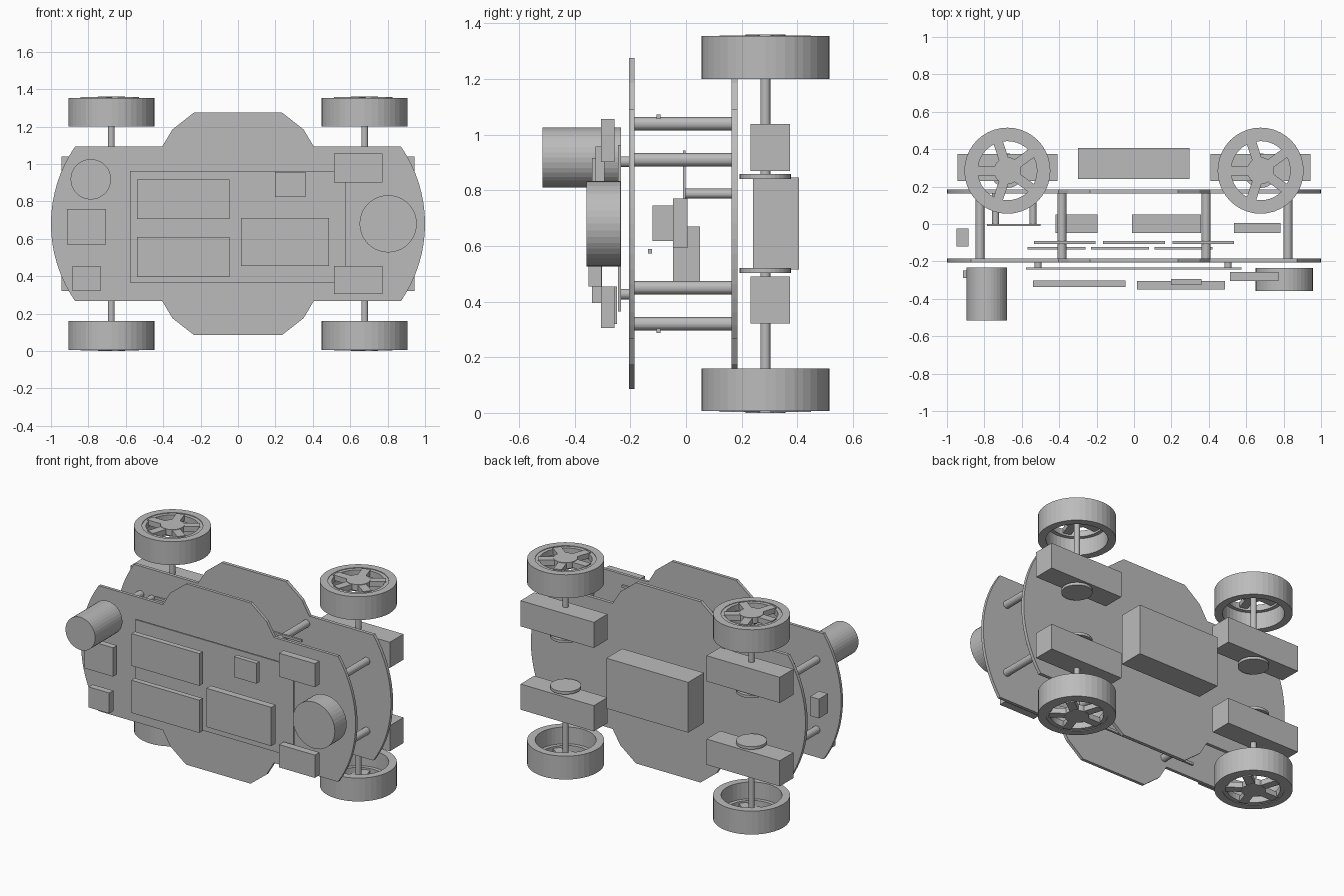
import bpy, bmesh, math
from mathutils import Matrix, Vector

if "Cube" in bpy.data.objects:
    bpy.data.objects.remove(bpy.data.objects["Cube"])

grey = bpy.data.materials.new("plain grey")
grey.diffuse_color = (0.5, 0.5, 0.5, 1)
grey.use_nodes = True
grey.node_tree.nodes["Principled BSDF"].inputs["Base Color"].default_value = grey.diffuse_color
MID = 0.68  # height of the symmetry plane


def finish(name, bm):
    bmesh.ops.recalc_face_normals(bm, faces=bm.faces)
    me = bpy.data.meshes.new(name)
    bm.to_mesh(me)
    bm.free()
    me.materials.append(grey)
    ob = bpy.data.objects.new(name, me)
    bpy.context.collection.objects.link(ob)
    return ob


def box(name, x, y, z):
    """Box from (min, max) ranges."""
    bm = bmesh.new()
    bmesh.ops.create_cube(bm, size=1)
    for v in bm.verts:
        v.co = Vector([(r[0] + r[1]) / 2 + c * (r[1] - r[0])
                       for r, c in zip((x, y, z), v.co)])
    return finish(name, bm)


def rod(name, a, b, r, seg=24):
    """Cylinder from point a to point b."""
    a, b = Vector(a), Vector(b)
    d = b - a
    m = Matrix.Translation((a + b) / 2) @ d.to_track_quat('Z', 'Y').to_matrix().to_4x4()
    bm = bmesh.new()
    bmesh.ops.create_cone(bm, cap_ends=True, segments=seg, radius1=r, radius2=r,
                          depth=d.length, matrix=m)
    return finish(name, bm)


def ring(name, x, y, z0, z1, ro, ri, seg=40):
    """Square-section ring around a vertical axis."""
    bm = bmesh.new()
    loops = []
    for i in range(seg):
        t = 2 * math.pi * i / seg
        loops.append([bm.verts.new((x + r * math.cos(t), y + r * math.sin(t), z))
                      for r, z in ((ro, z0), (ro, z1), (ri, z1), (ri, z0))])
    for i in range(seg):
        a, b = loops[i], loops[(i + 1) % seg]
        for k in range(4):
            n = (k + 1) % 4
            bm.faces.new((a[k], b[k], b[n], a[n]))
    return finish(name, bm)


def chassis_plate(name, y0, y1):
    """Bowed-end plate with a bump on the long sides."""
    quarter = [(0.235, 0.595), (0.35, 0.505), (0.405, 0.413)]
    radius, sweep = 0.727, math.asin(0.413 / 0.727)
    half = [(x, z) for x, z in quarter]
    for i in range(17):
        t = sweep * (1 - i / 8)
        half.append((0.273 + radius * math.cos(t), radius * math.sin(t)))
    half += [(x, -z) for x, z in reversed(quarter)]
    outline = half + [(-x, z) for x, z in reversed(half)]
    bm = bmesh.new()
    face = bm.faces.new([bm.verts.new((x, y0, MID + z)) for x, z in outline])
    ext = bmesh.ops.extrude_face_region(bm, geom=[face])
    bmesh.ops.translate(bm, vec=(0, y1 - y0, 0),
                        verts=[v for v in ext["geom"] if isinstance(v, bmesh.types.BMVert)])
    finish(name, bm)


# Two chassis plates
chassis_plate("front_plate", -0.205, -0.185)
chassis_plate("back_plate", 0.163, 0.185)

# Spacer posts between the plates
for sx in (-1, 1):
    for sz in (-1, 1):
        for x, dz in ((0.823, 0.23), (0.385, 0.36)):
            rod("spacer_post", (sx * x, -0.19, MID + sz * dz),
                (sx * x, 0.17, MID + sz * dz), 0.024)

# Circuit board on its standoffs
box("circuit_board", (-0.578, 0.575), (-0.244, -0.233), (0.365, 0.963))
for x in (-0.513, 0.503):
    for z in (0.427, 0.903):
        rod("board_standoff", (x, -0.235, z), (x, -0.2, z), 0.019)

# Modules on the front side
box("upper_module", (-0.54, -0.045), (-0.338, -0.302), (0.705, 0.917))
box("lower_module", (-0.54, -0.045), (-0.338, -0.302), (0.395, 0.61))
box("driver_module", (0.015, 0.487), (-0.35, -0.304), (0.455, 0.71))
box("small_module", (0.197, 0.362), (-0.325, -0.293), (0.823, 0.957))
for z in ((0.305, 0.455), (0.902, 1.057)):
    box("side_sensor", (0.513, 0.773), (-0.305, -0.257), z)
box("wide_sensor", (-0.915, -0.707), (-0.29, -0.248), (0.57, 0.76))
box("narrow_sensor", (-0.885, -0.735), (-0.29, -0.248), (0.32, 0.455))
rod("scanner_drum", (0.803, -0.358, MID), (0.803, -0.235, MID), 0.153, 40)
rod("tall_drum", (-0.787, -0.516, 0.918), (-0.787, -0.233, 0.918), 0.108, 36)

# Parts between the plates
box("end_block", (-0.95, -0.885), (-0.12, -0.025), (0.618, 0.745))
box("inner_block", (-0.42, -0.195), (-0.047, 0.05), (0.47, 0.67))
box("inner_block", (-0.012, 0.357), (-0.047, 0.05), (0.47, 0.67))
box("inner_block", (0.535, 0.783), (-0.047, 0.005), (0.593, 0.77))
box("small_board", (-0.785, -0.5), (-0.011, -0.001), (0.75, 0.943))
for x in (-0.74, -0.54):
    for z in (0.788, 0.908):
        rod("small_standoff", (x, -0.005, z), (x, 0.17, z), 0.018)

# Thin bars between the plates
for i in (-1, 0, 1):
    for z in (0.295, 1.065):
        x = 0.37 * i
        box("edge_bar", (x - 0.165, x + 0.165), (-0.106, -0.092), (z - 0.008, z + 0.008))
    x = -0.075 + 0.34 * i
    box("middle_bar", (x - 0.155, x + 0.155), (-0.137, -0.122), (0.573, 0.589))

# Battery on the back
box("battery_pack", (-0.3, 0.296), (0.241, 0.406), (0.515, 0.846))

# Motors, axles and wheels
WX, WY = 0.677, 0.285
for sx in (-1, 1):
    for sz in (-1, 1):
        cx = sx * WX

        def span(a, b):
            return tuple(sorted((MID + sz * a, MID + sz * b)))

        box("motor", (cx - 0.267, cx + 0.267), (0.231, 0.373), span(0.19, 0.359))
        rod("encoder_disc", (cx, WY, MID + sz * 0.16), (cx, WY, MID + sz * 0.178), 0.092, 32)
        rod("axle", (cx, WY, MID + sz * 0.165), (cx, WY, MID + sz * 0.66), 0.018)
        ring("tyre", cx, WY, *span(0.52, 0.674), 0.23, 0.182)
        ring("rim", cx, WY, *span(0.63, 0.67), 0.185, 0.158)
        rod("hub", (cx, WY, MID + sz * 0.64), (cx, WY, MID + sz * 0.68), 0.072, 30)
        # Five spokes, rotated around the hub
        for k in range(5):
            lo, hi = span(0.642, 0.677)
            spoke = box("spoke", (0.055, 0.165), (-0.026, 0.026), (lo, hi))
            spoke.data.transform(Matrix.Translation((cx, WY, 0)) @
                                 Matrix.Rotation(math.radians(36 + 72 * k), 4, 'Z'))
